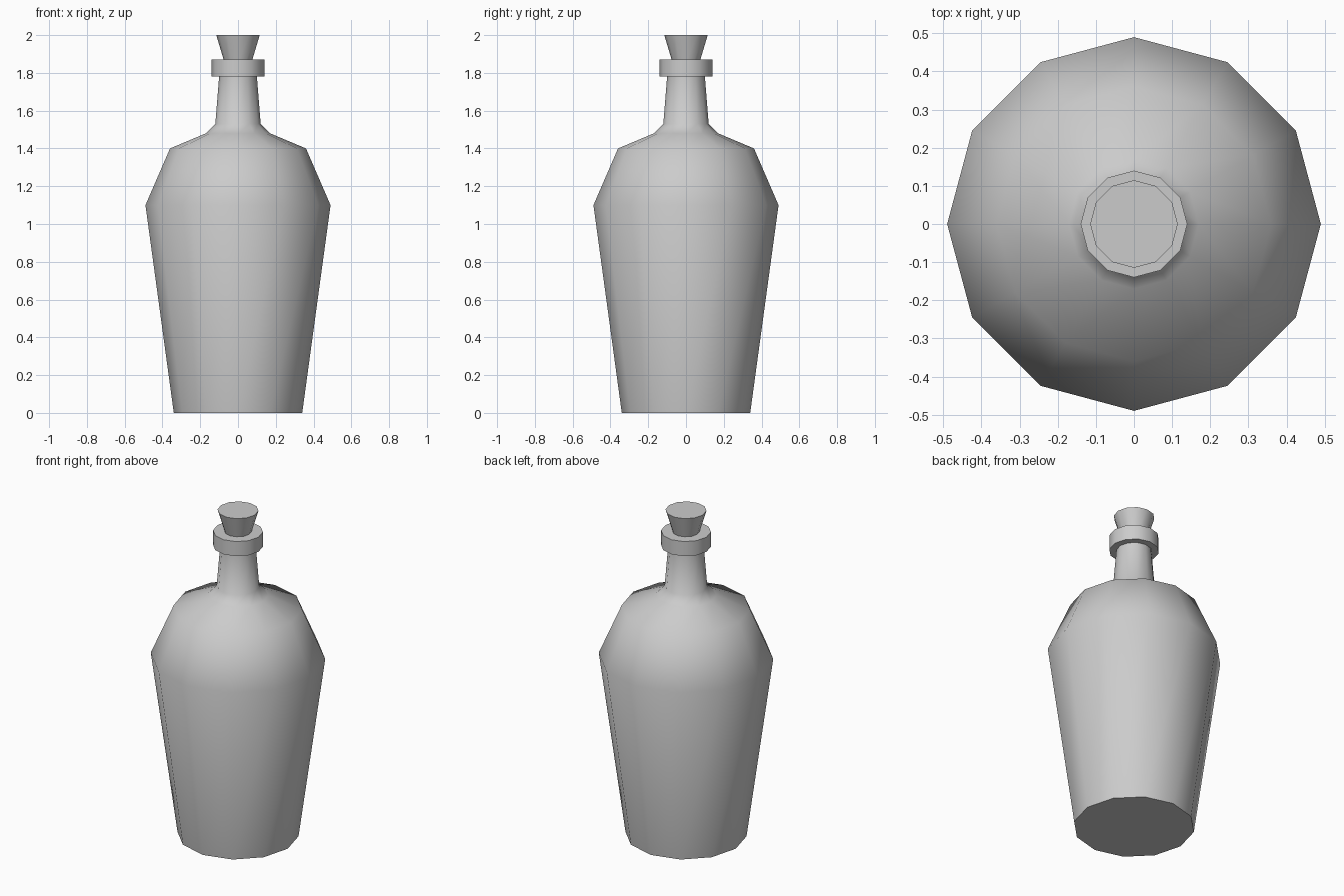
import bpy, bmesh, math

if "Cube" in bpy.data.objects:
    bpy.data.objects.remove(bpy.data.objects["Cube"])

SIDES = 12

def lathe(name, profile, angle):
    """Revolve (radius, z) points into a closed, capped 12-sided solid."""
    bm = bmesh.new()
    rings = []
    for r, z in profile:
        rings.append([bm.verts.new((r * math.cos(math.tau * i / SIDES),
                                    r * math.sin(math.tau * i / SIDES), z))
                      for i in range(SIDES)])
    for a, b in zip(rings, rings[1:]):
        for i in range(SIDES):
            j = (i + 1) % SIDES
            bm.faces.new((a[i], a[j], b[j], b[i]))
    bm.faces.new(rings[0][::-1])
    bm.faces.new(rings[-1])
    bmesh.ops.recalc_face_normals(bm, faces=bm.faces)
    mesh = bpy.data.meshes.new(name)
    bm.to_mesh(mesh)
    bm.free()
    ob = bpy.data.objects.new(name, mesh)
    bpy.context.collection.objects.link(ob)
    bpy.ops.object.select_all(action='DESELECT')
    ob.select_set(True)
    bpy.context.view_layer.objects.active = ob
    bpy.ops.object.shade_smooth_by_angle(angle=math.radians(angle))
    return ob

# Glass body with tapered sides, shoulder, neck and flared lip
lathe("bottle", [(0.34, 0), (0.49, 1.10), (0.36, 1.40), (0.17, 1.48),
                 (0.12, 1.53), (0.10, 1.78), (0.14, 1.78), (0.14, 1.87),
                 (0.075, 1.87)], 65)

# Tapered stopper, wider at the top
lathe("cork", [(0.07, 1.85), (0.115, 2.0)], 50)
